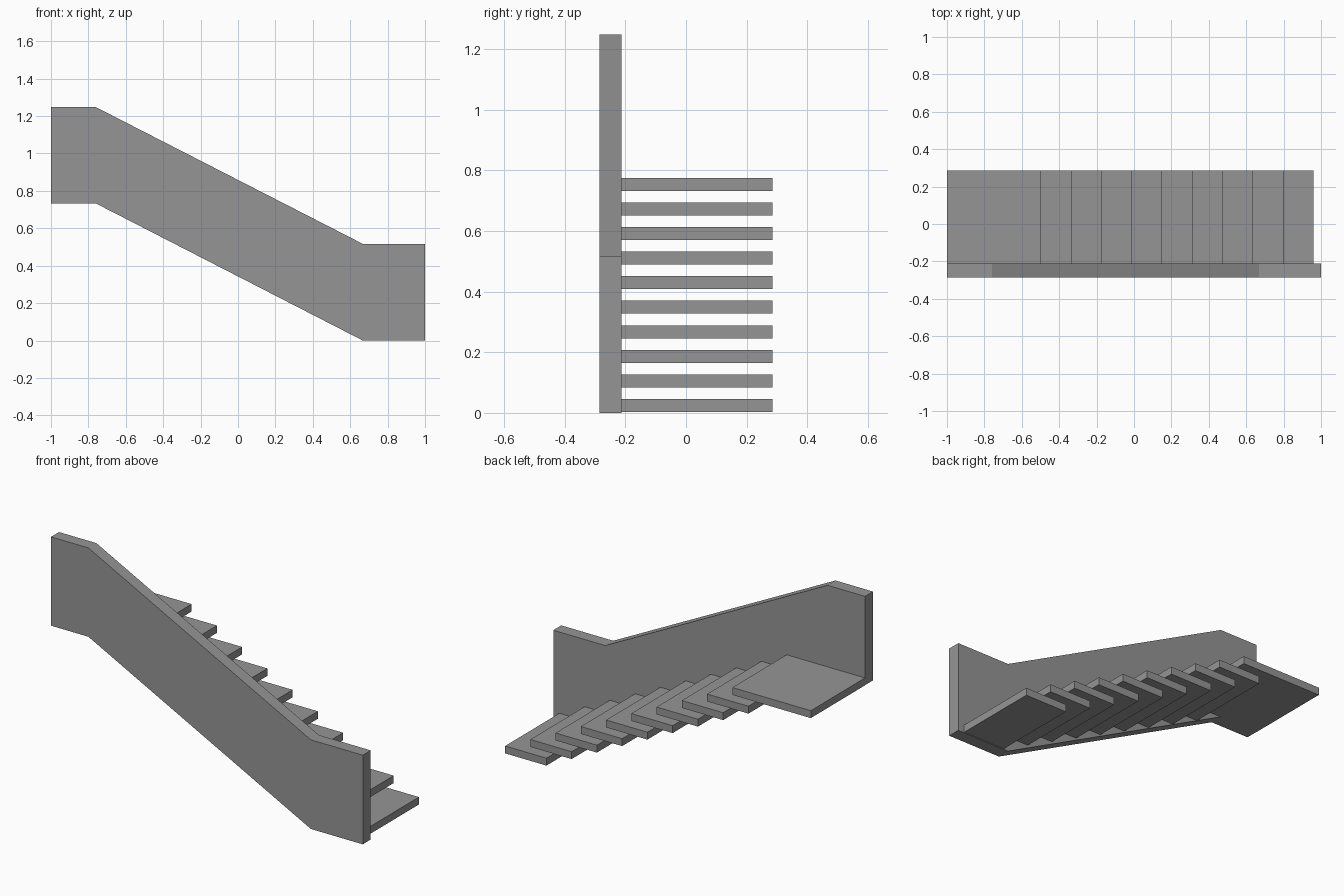
import bpy
import bmesh

if "Cube" in bpy.data.objects:
    bpy.data.objects.remove(bpy.data.objects["Cube"], do_unlink=True)

GREY = (0.3, 0.3, 0.3, 1.0)
mat = bpy.data.materials.new("concrete grey")
mat.use_nodes = True
mat.diffuse_color = GREY
mat.node_tree.nodes["Principled BSDF"].inputs["Base Color"].default_value = GREY


def extrude_profile(name, profile, y0, y1):
    """Sweep an x-z outline from y0 to y1 as a closed solid."""
    bm = bmesh.new()
    face = bm.faces.new([bm.verts.new((x, y0, z)) for x, z in profile])
    swept = bmesh.ops.extrude_face_region(bm, geom=[face])["geom"]
    moved = [v for v in swept if isinstance(v, bmesh.types.BMVert)]
    bmesh.ops.translate(bm, verts=moved, vec=(0, y1 - y0, 0))
    bmesh.ops.recalc_face_normals(bm, faces=bm.faces)
    mesh = bpy.data.meshes.new(name)
    bm.to_mesh(mesh)
    bm.free()
    mesh.materials.append(mat)
    obj = bpy.data.objects.new(name, mesh)
    bpy.context.collection.objects.link(obj)
    return obj


FRONT, INNER, BACK = -0.285, -0.212, 0.285

# Solid side wall that follows the flight, level at both ends
top_edge = [(-1, 1.248), (-0.76, 1.248), (0.667, 0.517), (1, 0.517)]
bottom_edge = [(1, 0), (0.667, 0), (-0.76, 0.733), (-1, 0.733)]
extrude_profile("side_wall", top_edge + bottom_edge, FRONT, INNER)

# Floating treads; the last one is the long upper landing
STEPS, RUN, RISE = 10, 0.162, 0.081
DEPTH, THICK = 0.265, 0.043
for i in range(STEPS):
    landing = i == STEPS - 1
    x1 = 0.961 - RUN * i
    x0 = -1 if landing else x1 - DEPTH
    z0 = 0.003 + RISE * i
    z1 = z0 + THICK
    name = "landing" if landing else f"tread_{i + 1}"
    extrude_profile(name, [(x0, z0), (x1, z0), (x1, z1), (x0, z1)], INNER, BACK)
